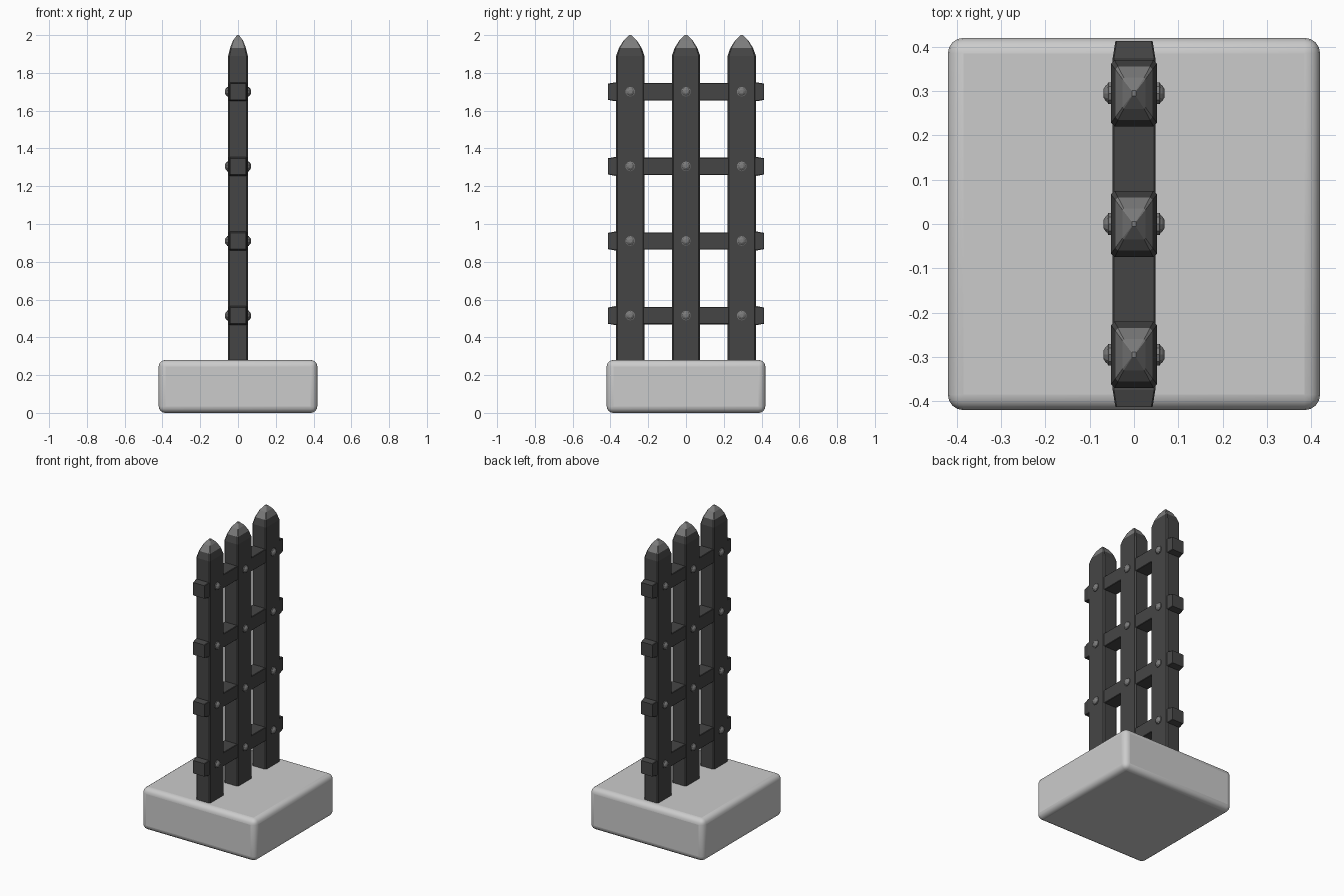
import bpy, bmesh, math
from mathutils import Vector

if "Cube" in bpy.data.objects:
    bpy.data.objects.remove(bpy.data.objects["Cube"])


def material(name, v):
    m = bpy.data.materials.new(name)
    m.diffuse_color = (v, v, v, 1)
    m.use_nodes = True
    m.node_tree.nodes["Principled BSDF"].inputs["Base Color"].default_value = m.diffuse_color
    return m


iron = material("dark_iron", 0.06)
steel = material("worn_steel", 0.2)


def loft(name, rings, mats, tip_from=None):
    """Skin a list of equal-length point rings into a capped solid."""
    bm = bmesh.new()
    loops = [[bm.verts.new(p) for p in r] for r in rings]
    n = len(loops[0])
    for k, (a, b) in enumerate(zip(loops, loops[1:])):
        for i in range(n):
            f = bm.faces.new((a[i], a[(i + 1) % n], b[(i + 1) % n], b[i]))
            if tip_from is not None and k >= tip_from:
                f.material_index = 1
    bm.faces.new(loops[0])
    top = bm.faces.new(loops[-1])
    top.material_index = 1 if tip_from is not None else 0
    bmesh.ops.recalc_face_normals(bm, faces=bm.faces)
    me = bpy.data.meshes.new(name)
    bm.to_mesh(me)
    bm.free()
    for m in mats:
        me.materials.append(m)
    ob = bpy.data.objects.new(name, me)
    bpy.context.collection.objects.link(ob)
    return ob


def chamfer_rect(a, b, c):
    return [(a, -b + c), (a, b - c), (a - c, b), (-a + c, b),
            (-a, b - c), (-a, -b + c), (-a + c, -b), (a - c, -b)]


# stone base with rounded edges
bpy.ops.mesh.primitive_cube_add(size=1, location=(0, 0, 0.14))
base = bpy.context.object
base.name = "stone_base"
base.scale = (0.84, 0.84, 0.28)
bpy.ops.object.transform_apply(location=False, rotation=False, scale=True)
bev = base.modifiers.new("round", 'BEVEL')
bev.width, bev.segments = 0.035, 4
bpy.ops.object.shade_smooth_by_angle(angle=math.radians(40))

post_y = (-0.295, 0, 0.295)
rail_z = (0.515, 0.91, 1.305, 1.70)

# pointed posts: half x, half y, corner chamfer, height
post_profile = [(0.052, 0.075, 0.008, 0.22), (0.052, 0.075, 0.008, 1.89),
                (0.042, 0.060, 0.006, 1.932), (0.026, 0.035, 0.003, 1.972),
                (0.005, 0.006, 0.001, 2.0)]
for i, y in enumerate(post_y):
    rings = [[(px, y + py, z) for px, py in chamfer_rect(a, b, c)]
             for a, b, c, z in post_profile]
    loft(f"post_{i + 1}", rings, [iron, steel], tip_from=2)

# horizontal rails with tapered ends: half x, half z, y
rail_profile = [(0.042, 0.043, -0.413), (0.048, 0.050, -0.375), (0.048, 0.046, -0.36),
                (0.048, 0.046, 0.36), (0.048, 0.050, 0.375), (0.042, 0.043, 0.413)]
for i, z in enumerate(rail_z):
    rings = [[(px, y, z + pz) for px, pz in chamfer_rect(a, b, 0.003)]
             for a, b, y in rail_profile]
    loft(f"rail_{i + 1}", rings, [iron])

# rivets on both faces of every crossing: radius, distance from centre plane
rivet_profile = [(0.026, 0.048), (0.026, 0.058), (0.021, 0.060),
                 (0.018, 0.064), (0.010, 0.069)]
for s in (-1, 1):
    for y in post_y:
        for z in rail_z:
            rings = [[Vector((s * d, y + r * math.cos(math.tau * (k + .5) / 10),
                              z + r * math.sin(math.tau * (k + .5) / 10)))
                      for k in range(10)] for r, d in rivet_profile]
            loft("rivet", rings, [steel])
